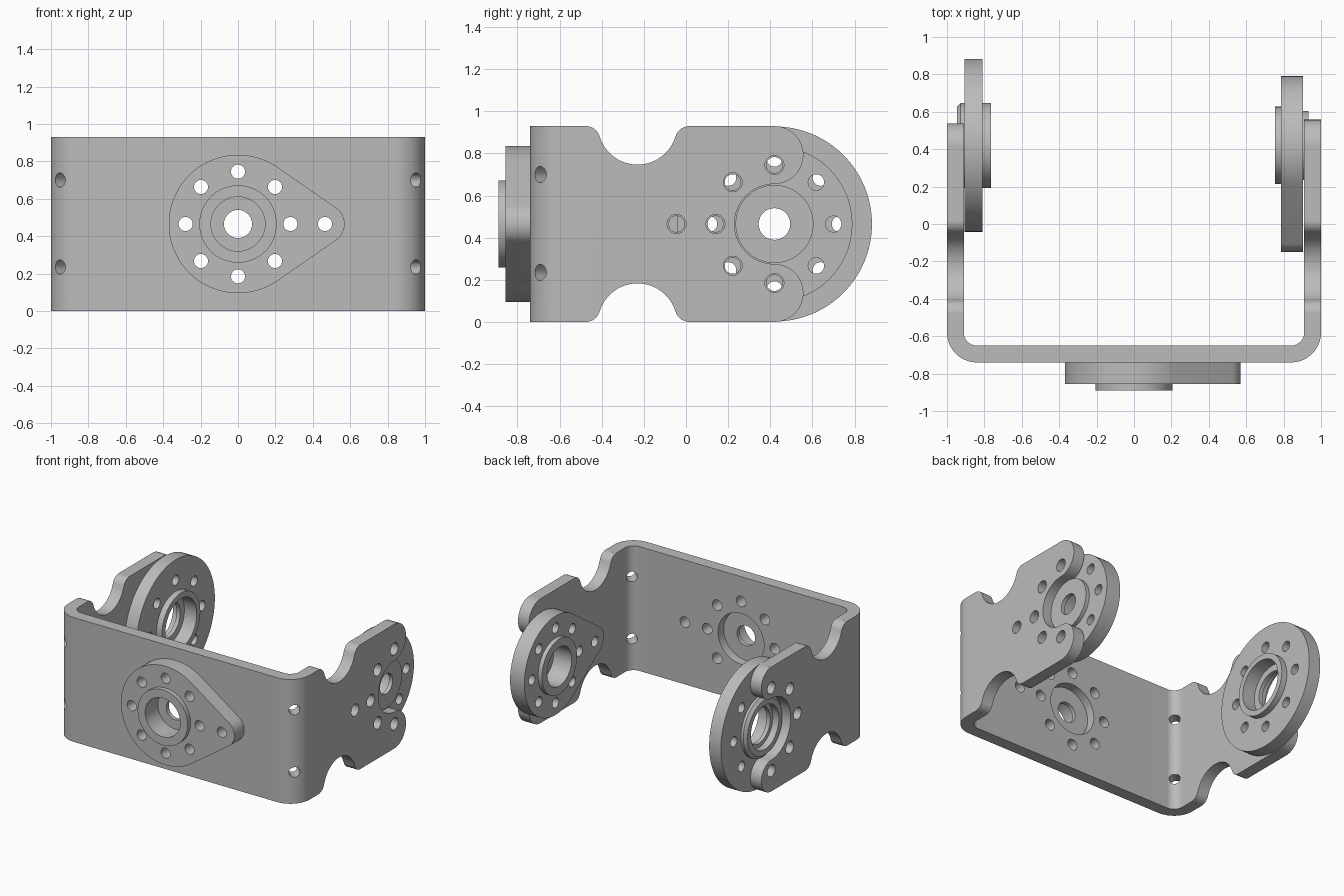
import bpy, bmesh, math
from mathutils import Matrix, Vector

cube = bpy.data.objects.get("Cube")
if cube:
    bpy.data.objects.remove(cube)

HEIGHT, MID = 0.93, 0.465
PIVOT = 0.42

grey = bpy.data.materials.new("metal grey")
grey.use_nodes = True
GREY = (0.5, 0.5, 0.5, 1)
grey.diffuse_color = GREY
grey.node_tree.nodes["Principled BSDF"].inputs["Base Color"].default_value = GREY


def arc(cx, cy, r, a0, a1, n=16):
    angles = [math.radians(a0 + (a1 - a0) * i / n) for i in range(n + 1)]
    return [(cx + r * math.cos(a), cy + r * math.sin(a)) for a in angles]


def circle(cx, cy, r, n=48):
    return arc(cx, cy, r, 0, 360, n)[:-1]


def frame(origin, x_axis, z_axis):
    x, z = Vector(x_axis).normalized(), Vector(z_axis).normalized()
    m = Matrix((x, z.cross(x), z)).transposed().to_4x4()
    m.translation = Vector(origin)
    return m


def prism(bm, outline, z0, z1, m=Matrix()):
    low, high = ([bm.verts.new(m @ Vector((x, y, z))) for x, y in outline] for z in (z0, z1))
    faces = [bm.faces.new(low[::-1]), bm.faces.new(high)]
    for i in range(len(low)):
        j = (i + 1) % len(low)
        faces.append(bm.faces.new((low[i], low[j], high[j], high[i])))
    bmesh.ops.recalc_face_normals(bm, faces=faces)


def lathe(bm, profile, m, n=64):
    rings = [[bm.verts.new(m @ Vector((x, y, z))) for x, y in circle(0, 0, r, n)]
             for r, z in profile]
    faces = []
    for k, ring in enumerate(rings):
        nxt = rings[(k + 1) % len(rings)]
        for i in range(n):
            j = (i + 1) % n
            faces.append(bm.faces.new((ring[i], ring[j], nxt[j], nxt[i])))
    bmesh.ops.recalc_face_normals(bm, faces=faces)


def make(name, bm):
    mesh = bpy.data.meshes.new(name)
    bm.to_mesh(mesh)
    bm.free()
    mesh.materials.append(grey)
    obj = bpy.data.objects.new(name, mesh)
    bpy.context.collection.objects.link(obj)
    return obj


def activate(obj):
    bpy.ops.object.select_all(action="DESELECT")
    obj.select_set(True)
    bpy.context.view_layer.objects.active = obj


def cut(obj, cutter_bm):
    cutter = make("cutter", cutter_bm)
    cutter.hide_render = True
    mod = obj.modifiers.new("cut", "BOOLEAN")
    mod.operation, mod.solver, mod.object = "DIFFERENCE", "EXACT", cutter
    activate(obj)
    bpy.ops.object.modifier_apply(modifier=mod.name)
    bpy.data.objects.remove(cutter)


def smooth(obj):
    activate(obj)
    bpy.ops.object.shade_smooth_by_angle(angle=math.radians(30))


def bolt_holes(bm, m, ring, r, steps, z0, z1, extra=False):
    spots = [(ring * math.cos(k * math.pi / 4), ring * math.sin(k * math.pi / 4)) for k in steps]
    if extra:
        spots.append((0.465, 0))
    for x, y in spots:
        prism(bm, circle(x, y, r, 24), z0, z1, m)


# Mounting frames: local z points along the hub, local x along the pointed tip
front = frame((0, -0.74, MID), (1, 0, 0), (0, -1, 0))
left = frame((0.903, PIVOT, MID), (0, -1, 0), (-1, 0, 0))
right = frame((-0.907, PIVOT, MID), (0, -1, 0), (1, 0, 0))

# Bent sheet bracket
bm = bmesh.new()
outer = arc(-0.84, -0.58, 0.16, 180, 270) + arc(0.84, -0.58, 0.16, 270, 360)
inner = arc(0.84, -0.58, 0.07, 360, 270) + arc(-0.84, -0.58, 0.07, 270, 180)
prism(bm, [(-1, 0.7)] + outer + [(1, 0.7), (0.91, 0.7)] + inner + [(-0.91, 0.7)], 0, HEIGHT)
bracket = make("bracket", bm)

# Bracket cutouts: hub seat, waist notches, forked ends and bolt holes
bm = bmesh.new()
prism(bm, circle(0, 0, 0.19), -0.2, 0.1, front)
bolt_holes(bm, front, 0.28, 0.04, range(8), -0.2, 0.1, True)
FILLET, TILT = 0.07, 16.9
notch = (arc(0.403, 0.395, FILLET, 86, TILT, 8)
         + arc(0.65, 0.47, 0.188, 180 + TILT, 360 - TILT, 24)[1:-1]
         + arc(0.897, 0.395, FILLET, 180 - TILT, 94, 8))
notch += [(notch[-1][0], 0.6), (notch[0][0], 0.6)]
for m, seat, ring, extra in ((left, 0.19, 0.28, True), (right, 0.23, 0.31, False)):
    prong, centre = (MID - seat) / 2, (MID + seat) / 2
    fork = (arc(0, centre, prong, 92, 270, 24)
            + arc(0, 0, seat, 90, -90, 32)[1:-1]
            + arc(0, -centre, prong, 90, 268, 24))
    fork += [(fork[-1][0], -0.6), (-0.6, -0.6), (-0.6, 0.6), (fork[0][0], 0.6)]
    prism(bm, fork, -0.2, 0.1, m)
    for side in (1, -1):
        prism(bm, [(x, y * side) for x, y in notch], -0.2, 0.1, m)
    bolt_holes(bm, m, ring, 0.045, range(-2, 3), -0.2, 0.1, extra)
# Diagonal holes through the bends
for sx in (1, -1):
    for z in (0.235, 0.70):
        m = frame((0.84 * sx, -0.58, z), (0, 0, 1), (sx, -1, 0))
        prism(bm, circle(0, 0, 0.038, 24), 0.0, 0.25, m)
cut(bracket, bm)
smooth(bracket)

# Teardrop flanges and round flange, each with a stepped hub
tilt = math.degrees(math.acos((0.37 - 0.105) / 0.465))
teardrop = arc(0, 0, 0.37, tilt, 360 - tilt, 56) + arc(0.465, 0, 0.105, -tilt, tilt, 16)
horn_hub = [(0.075, -0.03), (0.185, -0.03), (0.185, 0.05), (0.207, 0.05),
            (0.207, 0.15), (0.145, 0.15), (0.145, 0.0), (0.075, 0.0)]
idler_hub = [(0.165, -0.04), (0.205, -0.04), (0.227, -0.02), (0.227, 0.142),
             (0.185, 0.142), (0.185, 0.04), (0.135, 0.04), (0.135, 0.01), (0.165, 0.01)]


def flange(name, m, outline, thick, hub, ring, bore, extra):
    bm = bmesh.new()
    prism(bm, outline, 0, thick, m)
    plate = make(name, bm)
    bm = bmesh.new()
    prism(bm, circle(0, 0, bore), -0.1, 0.3, m)
    bolt_holes(bm, m, ring, 0.038, range(8), -0.1, 0.3, extra)
    cut(plate, bm)
    bm = bmesh.new()
    bm.from_mesh(plate.data)
    lathe(bm, hub, m)
    bm.to_mesh(plate.data)
    bm.free()
    smooth(plate)


flange("front_flange", front, teardrop, 0.116, horn_hub, 0.28, 0.165, True)
flange("left_flange", left, teardrop, 0.118, horn_hub, 0.28, 0.165, True)
flange("right_flange", right, circle(0, 0, 0.463, 96), 0.097, idler_hub, 0.31, 0.2, False)
